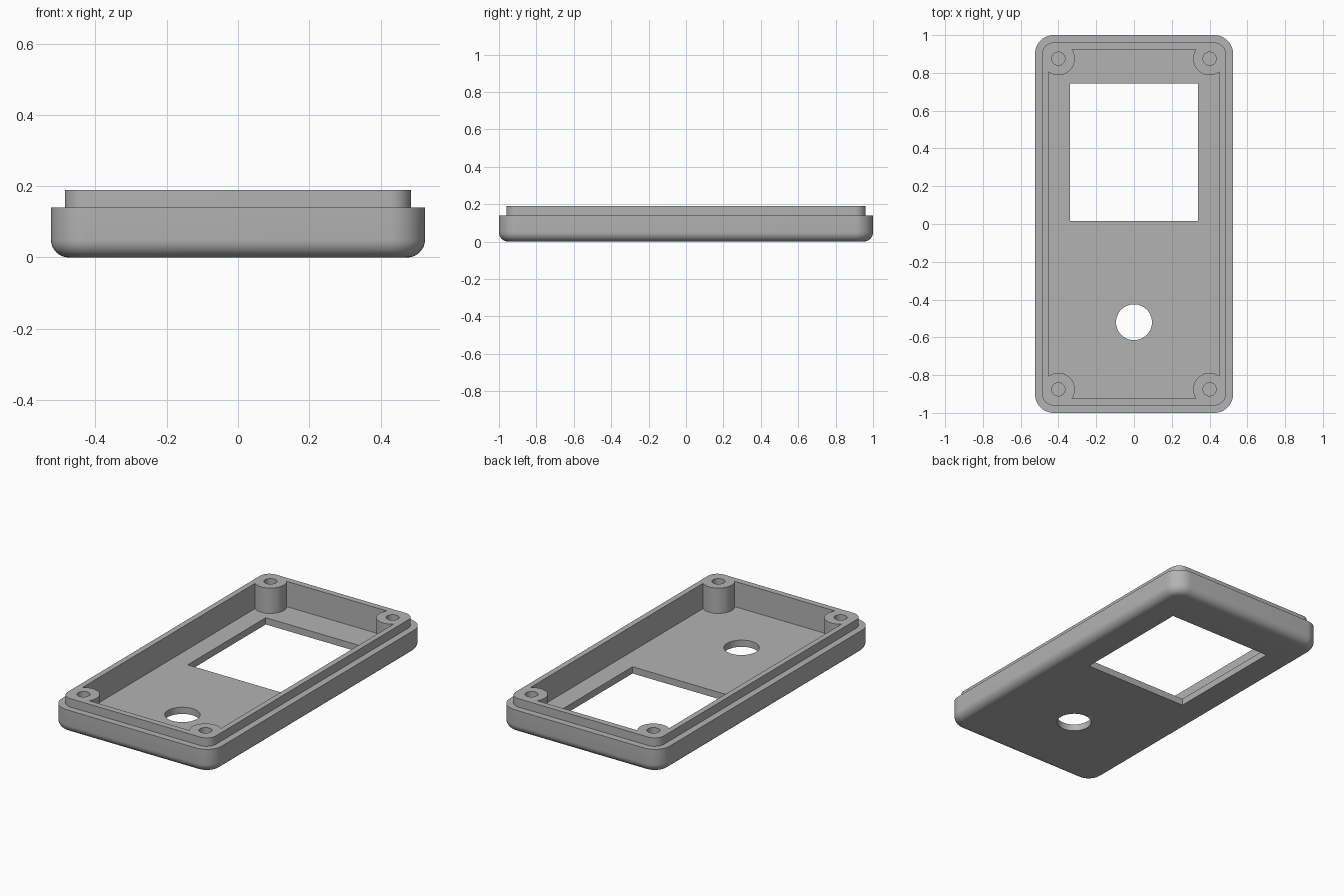
import bpy
import bmesh
from math import sin, cos, pi, radians

if "Cube" in bpy.data.objects:
    bpy.data.objects.remove(bpy.data.objects["Cube"], do_unlink=True)

HALF_X, HALF_Y, CORNER = 0.525, 1.0, 0.1
RIM_Z, TOP_Z, FLOOR_Z, FILLET = 0.14, 0.19, 0.04, 0.05
BOSS_X, BOSS_Y, BOSS_R = 0.4, 0.875, 0.087
CAVITY_X, CAVITY_Y = 0.453, 0.925

grey = bpy.data.materials.new("plain grey")
grey.use_nodes = True
colour = (0.45, 0.45, 0.45, 1)
grey.diffuse_color = colour
grey.node_tree.nodes["Principled BSDF"].inputs["Base Color"].default_value = colour


def rounded_rect(hx, hy, r, steps=12):
    """Counter-clockwise outline with round corners."""
    pts = []
    for q, (sx, sy) in enumerate([(1, 1), (-1, 1), (-1, -1), (1, -1)]):
        for i in range(steps + 1):
            a = (q + i / steps) * pi / 2
            pts.append((sx * (hx - r) + r * cos(a), sy * (hy - r) + r * sin(a)))
    return pts


def circle(x, y, r, n=48):
    return [(x + r * cos(2 * pi * i / n), y + r * sin(2 * pi * i / n)) for i in range(n)]


def loft(name, sections):
    """Closed solid through (outline, z) sections of equal point count."""
    bm = bmesh.new()
    rings = [[bm.verts.new((x, y, z)) for x, y in pts] for pts, z in sections]
    for a, b in zip(rings, rings[1:]):
        for i in range(len(a)):
            j = (i + 1) % len(a)
            bm.faces.new((a[i], a[j], b[j], b[i]))
    bm.faces.new(rings[0][::-1])
    bm.faces.new(rings[-1])
    bmesh.ops.recalc_face_normals(bm, faces=bm.faces)
    mesh = bpy.data.meshes.new(name)
    bm.to_mesh(mesh)
    bm.free()
    mesh.materials.append(grey)
    obj = bpy.data.objects.new(name, mesh)
    bpy.context.collection.objects.link(obj)
    return obj


def cavity_outline(steps=20):
    """Rectangle whose corners are bitten away by the round screw posts."""
    dx, dy = CAVITY_X - BOSS_X, CAVITY_Y - BOSS_Y
    along_x = (BOSS_R ** 2 - dy ** 2) ** 0.5
    along_y = (BOSS_R ** 2 - dx ** 2) ** 0.5
    from math import atan2
    start, end = atan2(-along_y, dx), atan2(dy, -along_x) - 2 * pi
    arc = []
    for i in range(steps + 1):
        a = start + (end - start) * i / steps
        arc.append((BOSS_X + BOSS_R * cos(a), BOSS_Y + BOSS_R * sin(a)))
    pts = []
    for sx, sy in [(1, 1), (-1, 1), (-1, -1), (1, -1)]:
        corner = [(sx * x, sy * y) for x, y in arc]
        pts += corner if sx * sy > 0 else corner[::-1]
    return pts


# Case: filleted base, straight wall, stepped-in lip
sections = []
for i in range(9):
    a = i / 8 * pi / 2
    inset = FILLET * (1 - sin(a))
    sections.append((rounded_rect(HALF_X - inset, HALF_Y - inset, CORNER - inset),
                     FILLET * (1 - cos(a))))
lip = rounded_rect(HALF_X - 0.039, HALF_Y - 0.039, CORNER - 0.039)
sections += [(rounded_rect(HALF_X, HALF_Y, CORNER), RIM_Z), (lip, RIM_Z), (lip, TOP_Z)]
case = loft("case_shell", sections)

# Cutters: cavity around the posts, window, round button hole, screw holes
window = [(-0.34, 0.015), (0.34, 0.015), (0.34, 0.745), (-0.34, 0.745)]
cuts = [("cavity", cavity_outline(), FLOOR_Z),
        ("window", window, -0.1),
        ("button_hole", circle(0, -0.52, 0.095), -0.1)]
for sx in (-1, 1):
    for sy in (-1, 1):
        cuts.append(("screw_hole", circle(sx * BOSS_X, sy * BOSS_Y, 0.035, 32), FLOOR_Z))

bpy.context.view_layer.objects.active = case
case.select_set(True)
for name, outline, bottom in cuts:
    cutter = loft(name + "_cutter", [(outline, bottom), (outline, TOP_Z + 0.1)])
    cutter.hide_render = True
    mod = case.modifiers.new(name, "BOOLEAN")
    mod.operation = "DIFFERENCE"
    mod.solver = "EXACT"
    mod.object = cutter
    bpy.ops.object.modifier_apply(modifier=mod.name)
    bpy.data.objects.remove(cutter, do_unlink=True)

bpy.ops.object.shade_smooth_by_angle(angle=radians(30))
